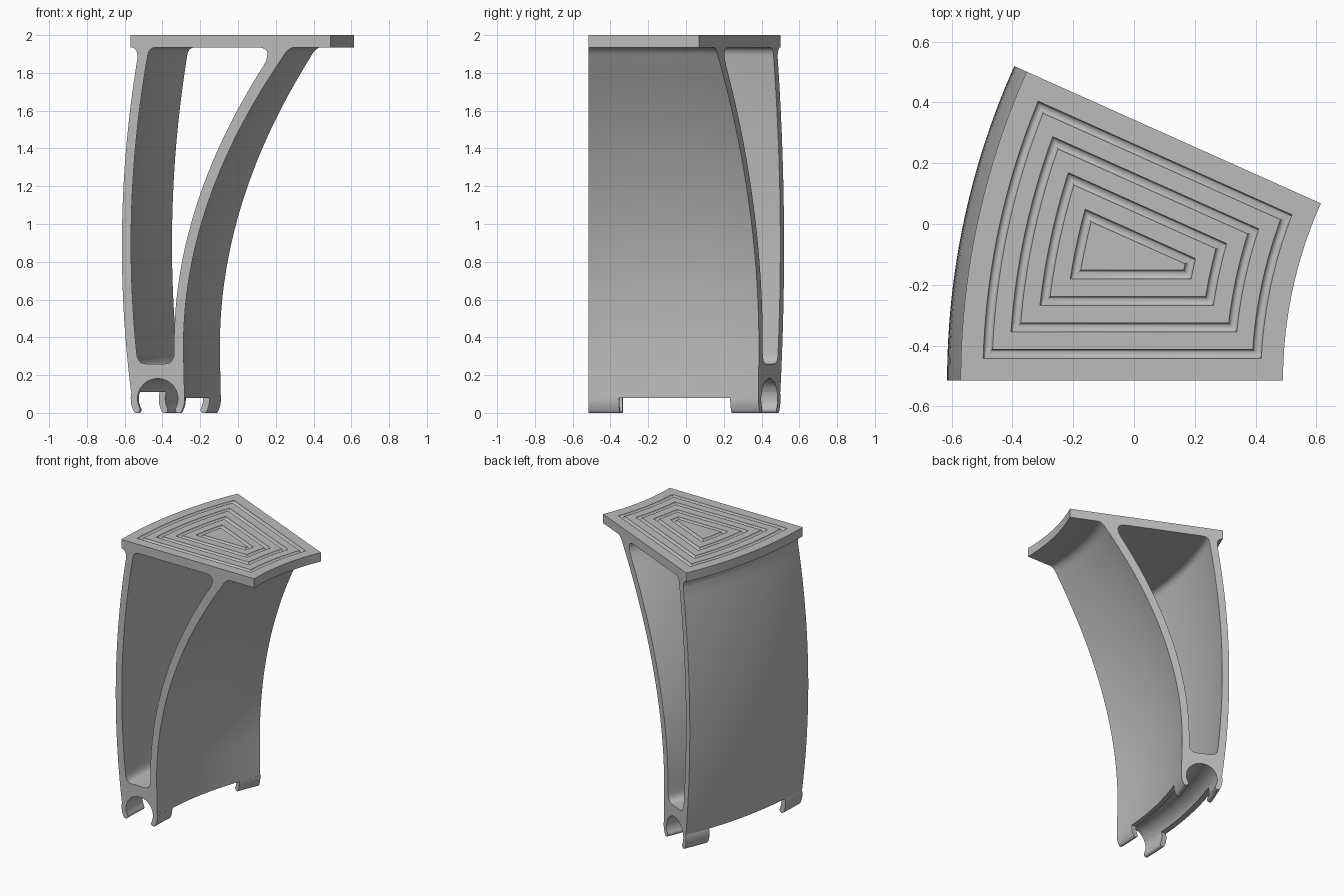
import bpy, bmesh
from math import sin, cos, asin, radians, pi
from mathutils import Vector

cube = bpy.data.objects.get("Cube")
if cube:
    bpy.data.objects.remove(cube)

# The whole part is a profile swept about a vertical axis
AXIS_X, AXIS_Y = 1.916, -0.515
SWEEP = radians(24.12)
STEPS = 28
LEFT, RIGHT, TOP, UNDER = -0.57, 0.49, 2.0, 1.935

grey = bpy.data.materials.new("plain grey")
grey.use_nodes = True
grey.diffuse_color = (0.5, 0.5, 0.5, 1)
grey.node_tree.nodes["Principled BSDF"].inputs["Base Color"].default_value = (0.5, 0.5, 0.5, 1)


def place(radius, angle, z):
    return (AXIS_X - radius * cos(angle), AXIS_Y + radius * sin(angle), z)


def wall(a, b, c, n=24):
    """Smooth curve x(z) through three (x, z) points."""
    pts = []
    for i in range(n + 1):
        z = a[1] + (c[1] - a[1]) * i / n
        x = 0
        for p, q, r in ((a, b, c), (b, a, c), (c, a, b)):
            x += p[0] * (z - q[1]) * (z - r[1]) / ((p[1] - q[1]) * (p[1] - r[1]))
        pts.append((x, z))
    return pts


def fillet(a, corner, b, n=6):
    """Rounded corner from a to b, without its end points."""
    a, k, b = Vector(a), Vector(corner), Vector(b)
    ts = [i / n for i in range(1, n)]
    return [tuple(a * (1 - t) ** 2 + k * 2 * t * (1 - t) + b * t * t) for t in ts]


def ring_arc(centre, radius, start, end, n=16):
    angles = [radians(start + (end - start) * i / n) for i in range(n + 1)]
    return [(centre[0] + radius * cos(a), centre[1] + radius * sin(a)) for a in angles]


def skin(bm, rows, closed):
    """Faces between successive rows of vertices."""
    for r0, r1 in zip(rows, rows[1:]):
        for i in range(len(r0) if closed else len(r0) - 1):
            j = (i + 1) % len(r0)
            bm.faces.new((r0[i], r0[j], r1[j], r1[i]))


def sweep(bm, profile, start, end, steps, closed):
    rows = []
    for s in range(steps + 1):
        a = start + (end - start) * s / steps
        rows.append([bm.verts.new(place(AXIS_X - x, a, z)) for x, z in profile])
    skin(bm, rows, closed)
    return rows


def finish(bm, name):
    bmesh.ops.recalc_face_normals(bm, faces=bm.faces[:])
    mesh = bpy.data.meshes.new(name)
    bm.to_mesh(mesh)
    bm.free()
    mesh.materials.append(grey)
    obj = bpy.data.objects.new(name, mesh)
    bpy.context.collection.objects.link(obj)
    bpy.ops.object.select_all(action='DESELECT')
    obj.select_set(True)
    bpy.context.view_layer.objects.active = obj
    bpy.ops.object.shade_smooth_by_angle(angle=radians(35))
    return obj


# Body outline: plate edge, outer wall, clip channel, curved inner wall
CLIP, CLIP_IN, CLIP_OUT = (-0.425, 0.075), 0.107, 0.143
outer_wall = wall((-0.532, 1.88), (-0.614, 0.97), (-0.566, 0.11))
inner_wall = wall((-0.288, 0.3), (-0.173, 1.07), (0.235, 1.88))
outline = [(LEFT, TOP), (LEFT, UNDER)]
outline += fillet((LEFT, UNDER), (-0.53, UNDER), outer_wall[0]) + outer_wall
outline += ring_arc(CLIP, CLIP_IN, 161, 3)
outline += [(-0.283, 0.08)] + inner_wall
outline += fillet(inner_wall[-1], (0.262, 1.93), (0.295, UNDER))
outline += [(0.295, UNDER), (RIGHT, UNDER), (RIGHT, TOP)]

# Opening between the two walls
near = wall((-0.48, 1.88), (-0.566, 0.945), (-0.537, 0.32))
far = wall((-0.338, 0.32), (-0.229, 1.07), (0.14, 1.845))
floor = 0.26
opening = near + fillet(near[-1], (-0.532, floor), (-0.49, floor))
opening += [(-0.49, floor), (-0.385, floor)]
opening += fillet((-0.385, floor), (-0.34, floor), far[0]) + far
opening += fillet(far[-1], (0.185, UNDER), (0.105, UNDER), 8)
opening += [(0.105, UNDER), (-0.435, UNDER)]
opening += fillet((-0.435, UNDER), (-0.475, UNDER), near[0])

bm = bmesh.new()
sweep(bm, outline, 0, SWEEP, STEPS, False)
sweep(bm, opening, 0, SWEEP, STEPS, True)


# Plate top with four concentric rounded grooves
def plate_loop(inset, depth):
    loop = []
    for radius, order in ((AXIS_X - LEFT - inset, 1), (AXIS_X - RIGHT + inset, -1)):
        a = asin(inset / radius)
        angles = [a + (SWEEP - 2 * a) * i / STEPS for i in range(STEPS + 1)]
        loop += [bm.verts.new(place(radius, t, TOP - depth)) for t in angles[::order]]
    return loop


levels = [(0, 0)]
GROOVE = 0.015
for k in range(4):
    middle = 0.073 + 0.087 * k + GROOVE
    for i in range(7):
        t = pi * i / 6
        levels.append((middle - GROOVE * cos(t), GROOVE * sin(t)))
loops = [plate_loop(*level) for level in levels]
skin(bm, loops, True)
last = loops[-1]
skin(bm, [last[:STEPS + 1], last[STEPS + 1:][::-1]], False)
bmesh.ops.remove_doubles(bm, verts=bm.verts[:], dist=0.0001)

# Flat end faces
rim = [e for e in bm.edges if e.is_boundary]
front = [e for e in rim if all(abs(v.co.y - AXIS_Y) < 0.0005 for v in e.verts)]
back = [e for e in rim if e not in front]
for edges, normal in ((front, (0, -1, 0)), (back, (sin(SWEEP), cos(SWEEP), 0))):
    bmesh.ops.triangle_fill(bm, use_beauty=True, use_dissolve=False,
                            edges=edges, normal=normal)
finish(bm, "bracket_body")

# Hooked clip legs at both ends of the channel
LEG = radians(4.2)
tip_r = (CLIP_OUT - CLIP_IN) / 2
mid_r = CLIP_IN + tip_r
for end_name, start in (("front", 0), ("back", SWEEP - LEG)):
    for side_name, side, top in (("inner", 1, 3), ("outer", -1, 19)):
        droop = radians(-28)
        tip = (mid_r * cos(droop), mid_r * sin(droop))
        shape = ring_arc((0, 0), CLIP_OUT, top, -28, 8)
        shape += ring_arc(tip, tip_r, -28, -208, 8)[1:-1]
        shape += ring_arc((0, 0), CLIP_IN, -28, top, 8)
        shape = [(CLIP[0] + side * x, CLIP[1] + z) for x, z in shape]
        bm = bmesh.new()
        rows = sweep(bm, shape, start, start + LEG, 5, True)
        bm.faces.new(rows[0])
        bm.faces.new(rows[-1])
        finish(bm, f"{end_name}_{side_name}_clip_leg")
